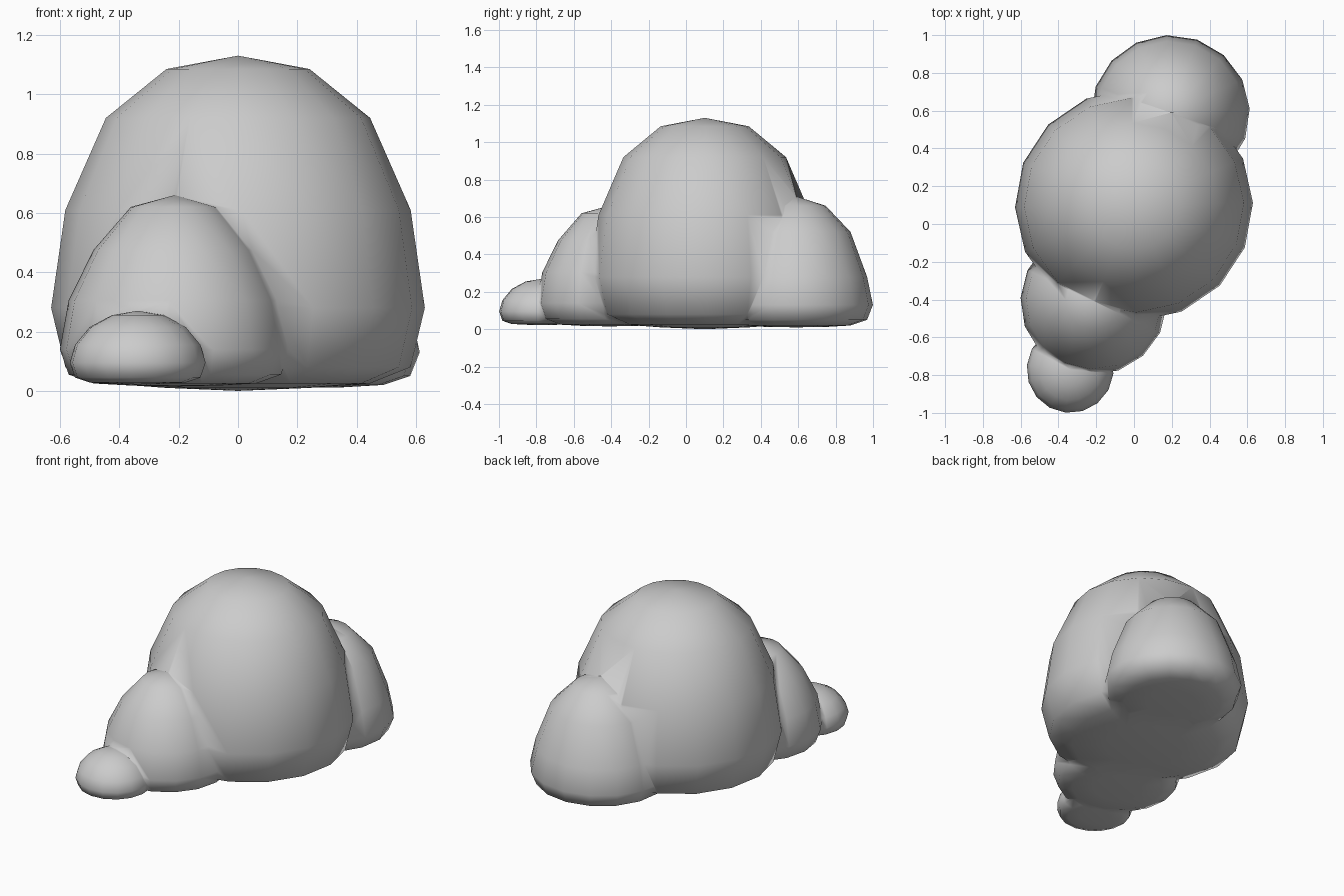
import bpy, math
from mathutils import Vector

if "Cube" in bpy.data.objects:
    bpy.data.objects.remove(bpy.data.objects["Cube"])


def lobe(name, centre, radius, heights, turn=0.0, ry=None):
    """16 x 8 globe with a flattened underside; heights run from bottom pole to top pole."""
    bpy.ops.mesh.primitive_uv_sphere_add(segments=16, ring_count=8, radius=1)
    ob = bpy.context.object
    ob.name = name
    c, s = math.cos(turn), math.sin(turn)
    ry = ry or radius
    for v in ob.data.vertices:
        ring = round((math.asin(max(-1, min(1, v.co.z))) + math.pi / 2) / (math.pi / 8))
        x, y = v.co.x, v.co.y
        v.co = Vector((centre[0] + radius * (x * c - y * s),
                       centre[1] + ry * (x * s + y * c),
                       heights[ring]))
    return ob


# Main mound
body = lobe("mound", (0, 0.10), 0.63,
            [0.0, 0.01, 0.025, 0.08, 0.28, 0.61, 0.92, 1.085, 1.13], 0.02, 0.615)

# Three smaller lobes stepping down from the mound
lobes = [
    lobe("front_lobe", (-0.213, -0.41), 0.388,
         [0.015, 0.018, 0.025, 0.055, 0.14, 0.305, 0.475, 0.62, 0.66], -0.05),
    lobe("small_front_lobe", (-0.338, -0.77), 0.23,
         [0.022, 0.024, 0.028, 0.045, 0.095, 0.155, 0.215, 0.255, 0.27], -0.1),
    lobe("back_lobe", (0.193, 0.59), 0.42,
         [0.01, 0.012, 0.02, 0.05, 0.13, 0.28, 0.52, 0.66, 0.71], 0.05, 0.41),
]

# Fuse into one skin
bpy.ops.object.select_all(action='DESELECT')
body.select_set(True)
bpy.context.view_layer.objects.active = body
for ob in lobes:
    mod = body.modifiers.new("fuse", 'BOOLEAN')
    mod.operation = 'UNION'
    mod.solver = 'EXACT'
    mod.object = ob
    bpy.ops.object.modifier_apply(modifier=mod.name)
    bpy.data.objects.remove(ob)

bpy.ops.object.shade_smooth()
